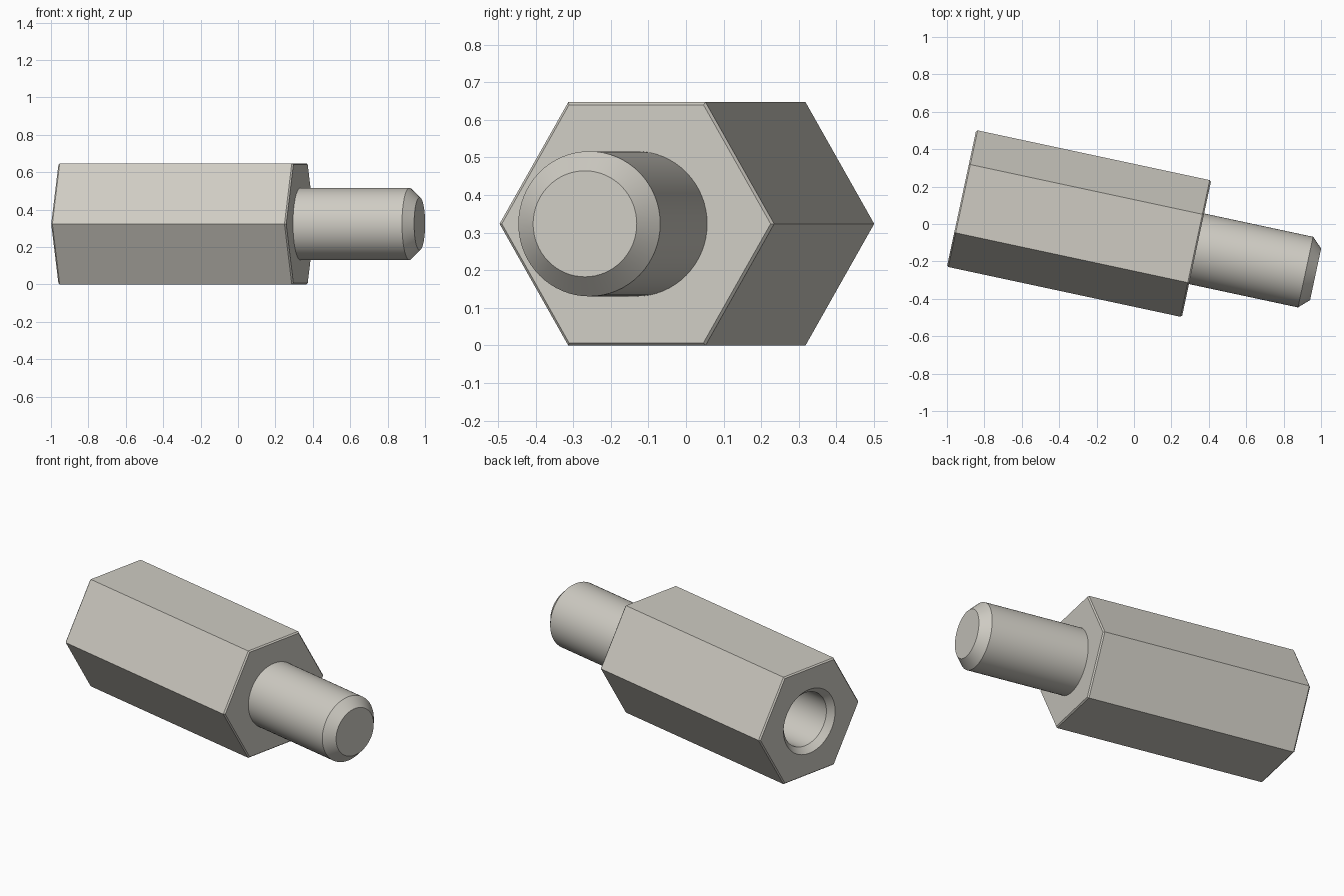
import bpy, bmesh, math
from mathutils import Matrix

cube = bpy.data.objects.get("Cube")
if cube:
    bpy.data.objects.remove(cube, do_unlink=True)

# Single metal colour
metal = bpy.data.materials.new("warm_grey_metal")
metal.use_nodes = True
colour = (0.62, 0.60, 0.545, 1)
metal.diffuse_color = colour
metal.node_tree.nodes["Principled BSDF"].inputs["Base Color"].default_value = colour

FLAT = 0.647                              # across flats
CORNER = FLAT / math.sqrt(3)              # centre to corner
BODY, STUD = 1.285, 0.651                 # lengths along the axis
BEVEL = 0.008
PLACE = Matrix.Translation((-0.922, 0.137, FLAT / 2)) @ Matrix.Rotation(math.radians(-12.1), 4, "Z")


def turned(name, profile, sides):
    """Closed solid around the local x axis from (position, radius) pairs."""
    bm = bmesh.new()
    rings = []
    for x, r in profile:
        angles = [2 * math.pi * i / sides for i in range(sides)]
        rings.append([bm.verts.new((x, r * math.cos(a), r * math.sin(a))) for a in angles])
    for a, b in zip(rings, rings[1:]):
        for i in range(sides):
            j = (i + 1) % sides
            bm.faces.new((a[i], a[j], b[j], b[i]))
    bm.faces.new(rings[0])
    bm.faces.new(rings[-1])
    bmesh.ops.recalc_face_normals(bm, faces=bm.faces)
    mesh = bpy.data.meshes.new(name)
    bm.to_mesh(mesh)
    bm.free()
    mesh.materials.append(metal)
    obj = bpy.data.objects.new(name, mesh)
    bpy.context.collection.objects.link(obj)
    obj.matrix_world = PLACE
    return obj


def select(obj):
    bpy.ops.object.select_all(action="DESELECT")
    obj.select_set(True)
    bpy.context.view_layer.objects.active = obj


# Hexagonal body with fine chamfers at both ends
body = turned("hex_body", [(0, CORNER - BEVEL), (BEVEL, CORNER),
                           (BODY - BEVEL, CORNER), (BODY, CORNER - BEVEL)], 6)

# Countersunk blind hole in the left end
hole = turned("hole_cutter", [(-0.02, 0.212), (0.035, 0.16), (0.8, 0.16)], 64)
hole.hide_render = True
cut = body.modifiers.new("hole", "BOOLEAN")
cut.operation, cut.solver, cut.object = "DIFFERENCE", "EXACT", hole
select(body)
bpy.ops.object.modifier_apply(modifier=cut.name)
bpy.data.objects.remove(hole, do_unlink=True)

# Round stud with a chamfered tip
tip = BODY + STUD
stud = turned("stud", [(BODY - 0.02, 0.193), (tip - 0.055, 0.193), (tip, 0.141)], 64)

for part in (body, stud):
    select(part)
    bpy.ops.object.shade_smooth_by_angle(angle=math.radians(25))
